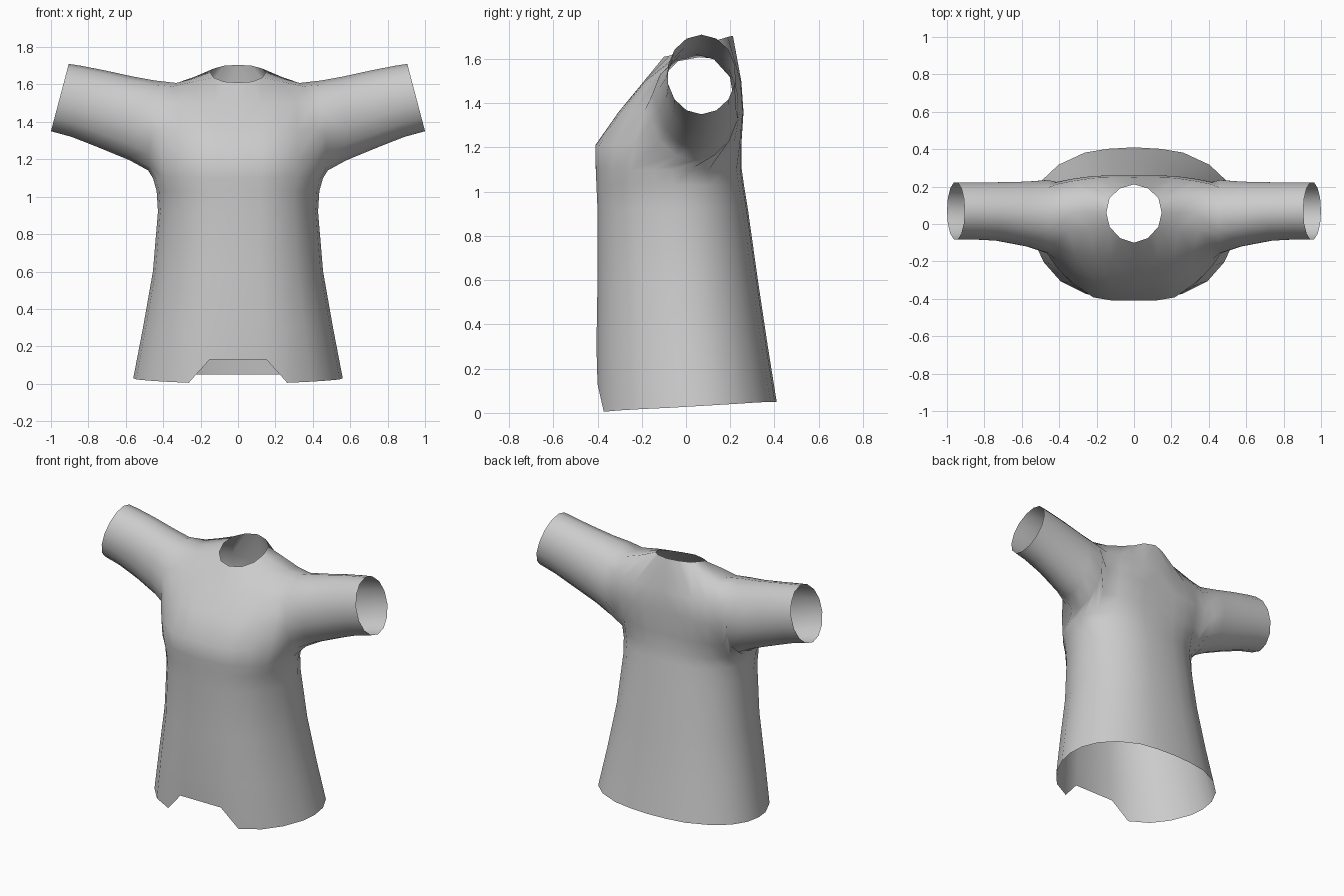
import bpy
import bmesh
from math import cos, sin, pi
from mathutils import Vector

default_cube = bpy.data.objects.get("Cube")
if default_cube:
    bpy.data.objects.remove(default_cube, do_unlink=True)

# Cloth colour
cloth = bpy.data.materials.new("grey cloth")
cloth.use_nodes = True
grey = (0.6, 0.6, 0.6, 1)
cloth.diffuse_color = grey
cloth.node_tree.nodes["Principled BSDF"].inputs["Base Color"].default_value = grey

bm = bmesh.new()


def make_row(points):
    return [bm.verts.new(point) for point in points]


def strip(lower, upper, closed=False):
    """Join two equally long rows of vertices with quads."""
    count = len(lower)
    for i in range(count if closed else count - 1):
        j = (i + 1) % count
        bm.faces.new((lower[i], lower[j], upper[j], upper[i]))


# Left half of the body outline, from front centre round to back centre
outline = [(0, -1), (.27, -1), (.47, -.93), (.7, -.77), (.86, -.52), (.97, -.2), (1, .05),
           (.98, .3), (.89, .55), (.72, .77), (.47, .93), (.25, .98), (0, 1)]


def body_row(height, width, front, back):
    middle, half = (front + back) / 2, (back - front) / 2
    return make_row([(x * width, middle + y * half, height) for x, y in outline])


# Body from hem to underarm: height, half width, front, back
body_sections = [(.05, .56, -.4, .41), (.3, .508, -.405, .37), (.6, .455, -.4, .325),
                 (.92, .428, -.4, .28), (1.03, .435, -.405, .262), (1.1, .455, -.408, .252)]
rows = [body_row(*section) for section in body_sections]
for lower, upper in zip(rows, rows[1:]):
    strip(lower, upper)

# Hem: raised notch at the front, gently rising towards the back
for i, vert in enumerate(rows[0]):
    vert.co.z = .13 if i < 2 else min(.05, .005 + .006 * (i - 2))
underarm = rows[-1]

# Chest and back panels above the underarm
across = [0, .3, .53, .77, 1]
bend = [0, .01, .1, .48, 1]


def panel_row(height, width, centre, edge):
    return make_row([(x * width, centre + (edge - centre) * b, height)
                     for x, b in zip(across, bend)])


front_rows = [underarm[:5]]
back_rows = [underarm[8:]]
# Height, half width, front centre, front edge, back centre, back edge
for height, width, front, front_edge, back, back_edge in [
        (1.21, .41, -.41, -.235, .25, .18),
        (1.36, .415, -.305, -.19, .26, .225),
        (1.5, .405, -.19, -.13, .25, .215)]:
    front_rows.append(panel_row(height, width, front, front_edge))
    back_rows.append(panel_row(height, width, back, back_edge)[::-1])

# Neckline and shoulder
front_rows.append(make_row([(0, -.1, 1.61), (.075, -.075, 1.615), (.13, -.015, 1.637),
                            (.235, -.03, 1.615), (.35, -.035, 1.59)]))
back_rows.append(make_row([(.35, .15, 1.6), (.235, .15, 1.64), (.13, .14, 1.685),
                           (.075, .19, 1.7), (0, .212, 1.705)]))
shoulder = make_row([(.148, .06, 1.665), (.24, .06, 1.632), (.33, .06, 1.608)])
for panel in (front_rows, back_rows):
    for lower, upper in zip(panel, panel[1:]):
        strip(lower, upper)
strip(front_rows[-1][2:], shoulder)
strip(back_rows[-1][:3], shoulder[::-1])

# Armhole loop, running from front to back under the arm and over the shoulder
armhole = underarm[4:9] + [row[0] for row in back_rows[1:]]
armhole += [shoulder[-1]] + [row[-1] for row in front_rows[:0:-1]]


def sleeve_ring(top, bottom, middle, depth):
    """Tilted oval between a top and a bottom point, each given as x and z."""
    top, bottom = Vector((top[0], middle, top[1])), Vector((bottom[0], middle, bottom[1]))
    centre, rise = (top + bottom) / 2, (top - bottom) / 2
    count = len(armhole)
    angles = [2 * pi * (i - 2) / count - pi / 2 for i in range(count)]
    return make_row([centre + rise * sin(a) + Vector((0, depth * cos(a), 0)) for a in angles])


# Sleeve from armhole to open cuff
previous = armhole
for section in [((.45, 1.622), (.48, 1.14), .04, .2),
                ((.56, 1.642), (.58, 1.195), .053, .178),
                ((.72, 1.677), (.75, 1.265), .067, .16),
                ((.84, 1.7), (.89, 1.32), .07, .156),
                ((.905, 1.71), (1, 1.35), .07, .156)]:
    ring = sleeve_ring(*section)
    strip(previous, ring, closed=True)
    previous = ring

# Mirror the half into a whole garment
mesh = bpy.data.meshes.new("shirt")
bm.to_mesh(mesh)
bm.free()
mesh.materials.append(cloth)
shirt = bpy.data.objects.new("shirt", mesh)
bpy.context.collection.objects.link(shirt)
for face in mesh.polygons:
    face.use_smooth = True
mirror = shirt.modifiers.new("mirror", 'MIRROR')
mirror.use_clip = True
mirror.merge_threshold = .001
